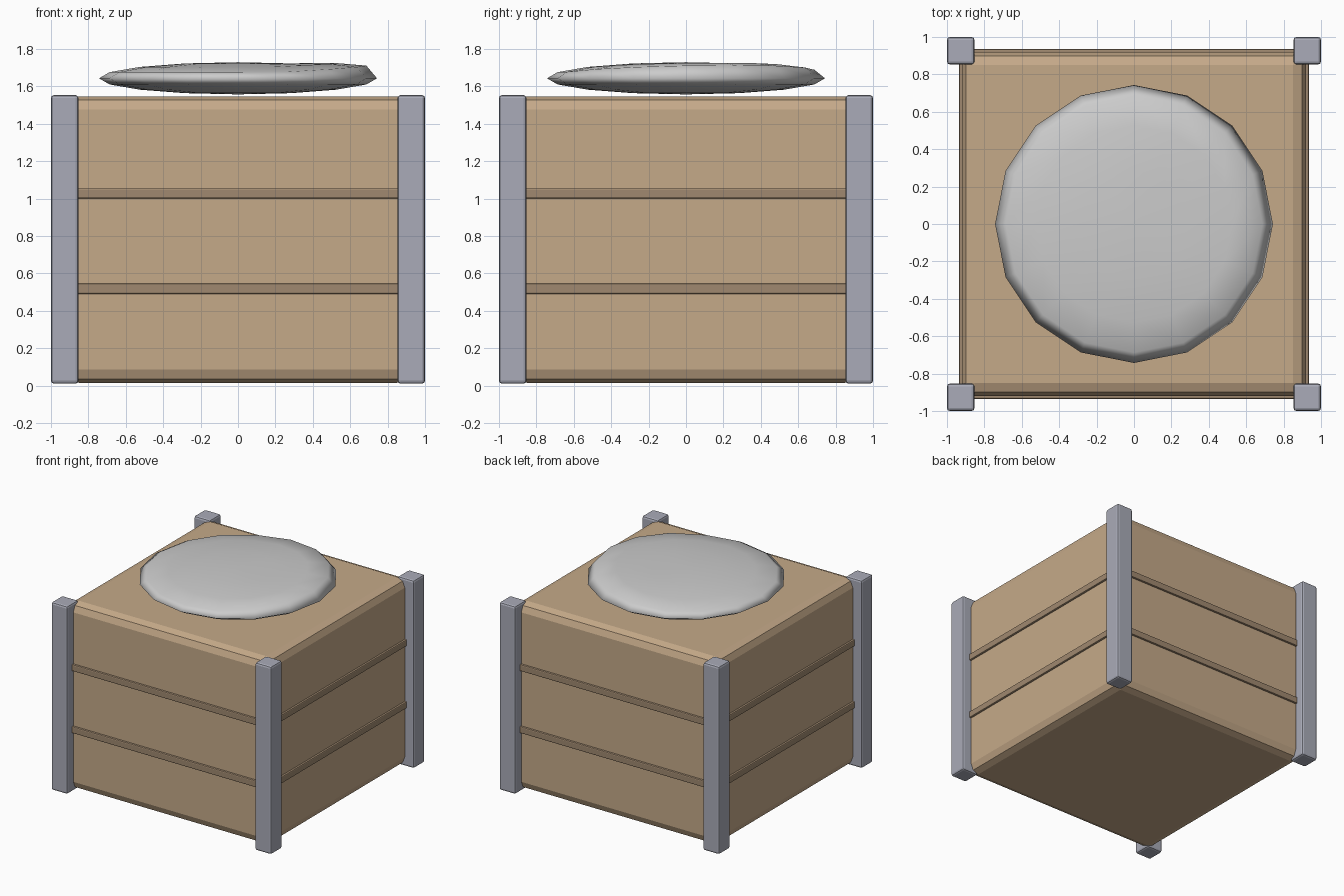
import bpy, bmesh, math

if "Cube" in bpy.data.objects:
    bpy.data.objects.remove(bpy.data.objects["Cube"])


def material(name, rgb):
    m = bpy.data.materials.new(name)
    m.diffuse_color = (*rgb, 1)
    m.use_nodes = True
    m.node_tree.nodes["Principled BSDF"].inputs["Base Color"].default_value = m.diffuse_color
    return m


WOOD = material("wood", (0.56, 0.40, 0.25))
TRIM = material("dark wood", (0.35, 0.25, 0.16))
METAL = material("metal", (0.40, 0.41, 0.48))
WHITE = material("white", (0.85, 0.86, 0.88))


def finish(name, bm, mat):
    me = bpy.data.meshes.new(name)
    bm.to_mesh(me)
    bm.free()
    ob = bpy.data.objects.new(name, me)
    bpy.context.collection.objects.link(ob)
    me.materials.append(mat)
    return ob


def block(name, lo, hi, bevel, mat):
    """Box between two corners with two-step bevelled edges."""
    bm = bmesh.new()
    bmesh.ops.create_cube(bm, size=1)
    for v in bm.verts:
        v.co = [(a + b) / 2 + c * (b - a) for a, b, c in zip(lo, hi, v.co)]
    bmesh.ops.bevel(bm, geom=bm.edges[:], offset=bevel, segments=2,
                    profile=0.5, affect='EDGES')
    return finish(name, bm, mat)


# Crate body
block("crate_body", (-0.92, -0.92, 0.015), (0.92, 0.92, 1.547), 0.07, WOOD)

# Dark bands running round the crate
for name, z in (("lower_band", 0.49), ("upper_band", 1.0)):
    block(name, (-0.936, -0.936, z), (0.936, 0.936, z + 0.055), 0.008, TRIM)

# Corner posts
for sx, side in ((-1, "left"), (1, "right")):
    for sy, end in ((-1, "front"), (1, "back")):
        xs = sorted((sx * 0.853, sx))
        ys = sorted((sy * 0.853, sy))
        block(f"{end}_{side}_post", (xs[0], ys[0], 0.01),
              (xs[1], ys[1], 1.553), 0.016, METAL)

# Flattened cushion on top, with its rim puffed up on the right
bm = bmesh.new()
bmesh.ops.create_uvsphere(bm, u_segments=16, v_segments=8, radius=1)
for v in bm.verts:
    x, y, z = v.co
    r = math.hypot(x, y)
    lift = 0
    if z > 0.1 and r > 0.5:
        puff = 0.037 if r > 0.8 else 0.022
        lift = puff * max(0, math.cos(math.atan2(y, x) - math.radians(20)))
    v.co = (x * 0.743, y * 0.743, 1.643 + z * 0.086 + lift)
cushion = finish("top_cushion", bm, WHITE)
for p in cushion.data.polygons:
    p.use_smooth = True
